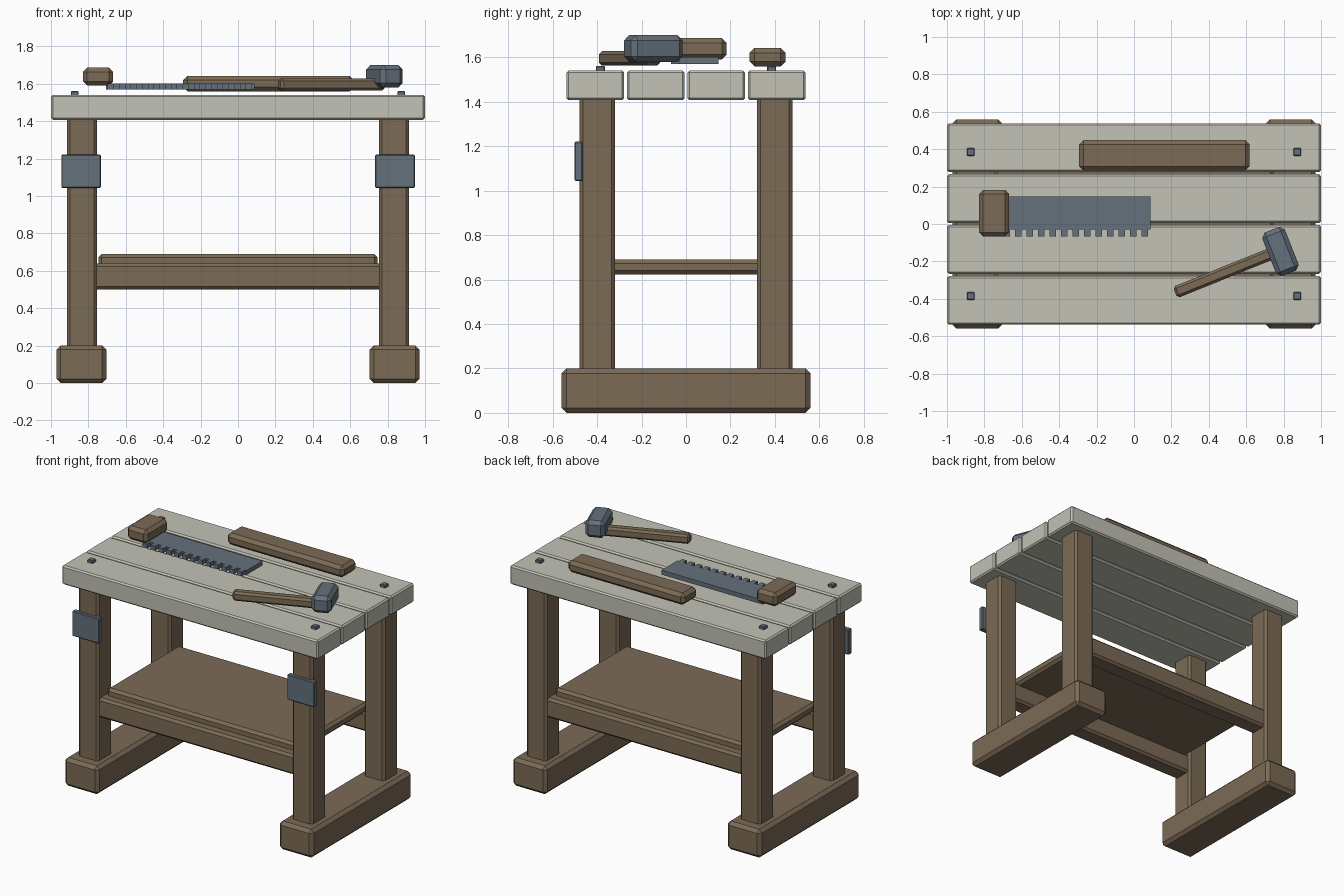
import bpy, bmesh, math
from mathutils import Matrix

if "Cube" in bpy.data.objects:
    bpy.data.objects.remove(bpy.data.objects["Cube"])


def material(name, rgb):
    m = bpy.data.materials.new(name)
    m.diffuse_color = (*rgb, 1)
    m.use_nodes = True
    m.node_tree.nodes["Principled BSDF"].inputs["Base Color"].default_value = m.diffuse_color
    return m


WOOD = material("brown_wood", (0.20, 0.145, 0.092))
PALE = material("pale_wood", (0.54, 0.54, 0.47))
STEEL = material("blue_steel", (0.13, 0.165, 0.20))


def finish(name, bm, mat):
    bmesh.ops.recalc_face_normals(bm, faces=bm.faces)
    me = bpy.data.meshes.new(name)
    bm.to_mesh(me)
    bm.free()
    me.materials.append(mat)
    ob = bpy.data.objects.new(name, me)
    bpy.context.collection.objects.link(ob)
    return ob


def box(name, centre, size, mat, chamfer, angle=0.0):
    """Chamfered box, turned about its own vertical axis."""
    bm = bmesh.new()
    bmesh.ops.create_cube(bm, size=1, matrix=Matrix.Diagonal((*size, 1)))
    bmesh.ops.bevel(bm, geom=bm.edges[:], offset=chamfer, segments=1,
                    affect='EDGES', profile=0.5)
    ob = finish(name, bm, mat)
    ob.location = centre
    ob.rotation_euler.z = angle
    return ob


# Table top: four planks
for i in range(4):
    box(f"top_plank_{i + 1}", (0, (i - 1.5) * 0.272, 1.474),
        (2.0, 0.26, 0.134), PALE, 0.01)

# Skids, legs, leg plates and bolt heads
for sx, side in ((-1, "left"), (1, "right")):
    box(f"{side}_skid", (sx * 0.837, 0, 0.1), (0.266, 1.12, 0.2), WOOD, 0.022)
    box(f"{side}_leg_plate", (sx * 0.839, -0.483, 1.132),
        (0.212, 0.037, 0.177), STEEL, 0.005)
    for sy, end in ((-1, "front"), (1, "back")):
        box(f"{end}_{side}_leg", (sx * 0.835, sy * 0.4, 0.8),
            (0.16, 0.16, 1.25), WOOD, 0.016)
        box(f"{end}_{side}_bolt", (sx * 0.873, sy * 0.385, 1.548),
            (0.042, 0.042, 0.025), STEEL, 0.004)

# Long stretchers and the shelf resting on them
for sy, end in ((-1, "front"), (1, "back")):
    box(f"{end}_stretcher", (0, sy * 0.4, 0.57), (1.6, 0.13, 0.14), WOOD, 0.016)
box("shelf", (0, 0, 0.656), (1.494, 0.8, 0.068), WOOD, 0.018)

# Loose timber on the top
box("timber_block", (0.162, 0.367, 1.601), (0.91, 0.162, 0.083), WOOD, 0.022)

# Saw: grip and a toothed blade extruded from a comb outline
box("saw_handle", (-0.748, 0.058, 1.638), (0.16, 0.25, 0.096), WOOD, 0.022)
outline = [(0.088, 0.147), (-0.705, 0.147), (-0.705, -0.03)]
for i in range(13):
    x = -0.68 + i * 0.0615
    outline += [(x - 0.018, -0.03), (x - 0.018, -0.067),
                (x + 0.018, -0.067), (x + 0.018, -0.03)]
outline.append((0.088, -0.03))
bm = bmesh.new()
face = bm.faces.new([bm.verts.new((x, y, 1.57)) for x, y in outline])
ext = bmesh.ops.extrude_face_region(bm, geom=[face])
bmesh.ops.translate(bm, vec=(0, 0, 0.031),
                    verts=[v for v in ext["geom"] if isinstance(v, bmesh.types.BMVert)])
finish("saw_blade", bm, STEEL)

# Hammer lying at an angle
turn = math.radians(22)
box("hammer_handle", (0.498, -0.254, 1.595), (0.6, 0.065, 0.065), WOOD, 0.014, turn)
box("hammer_head", (0.783, -0.147, 1.64), (0.13, 0.25, 0.12), STEEL, 0.024, turn - math.radians(0.5))
